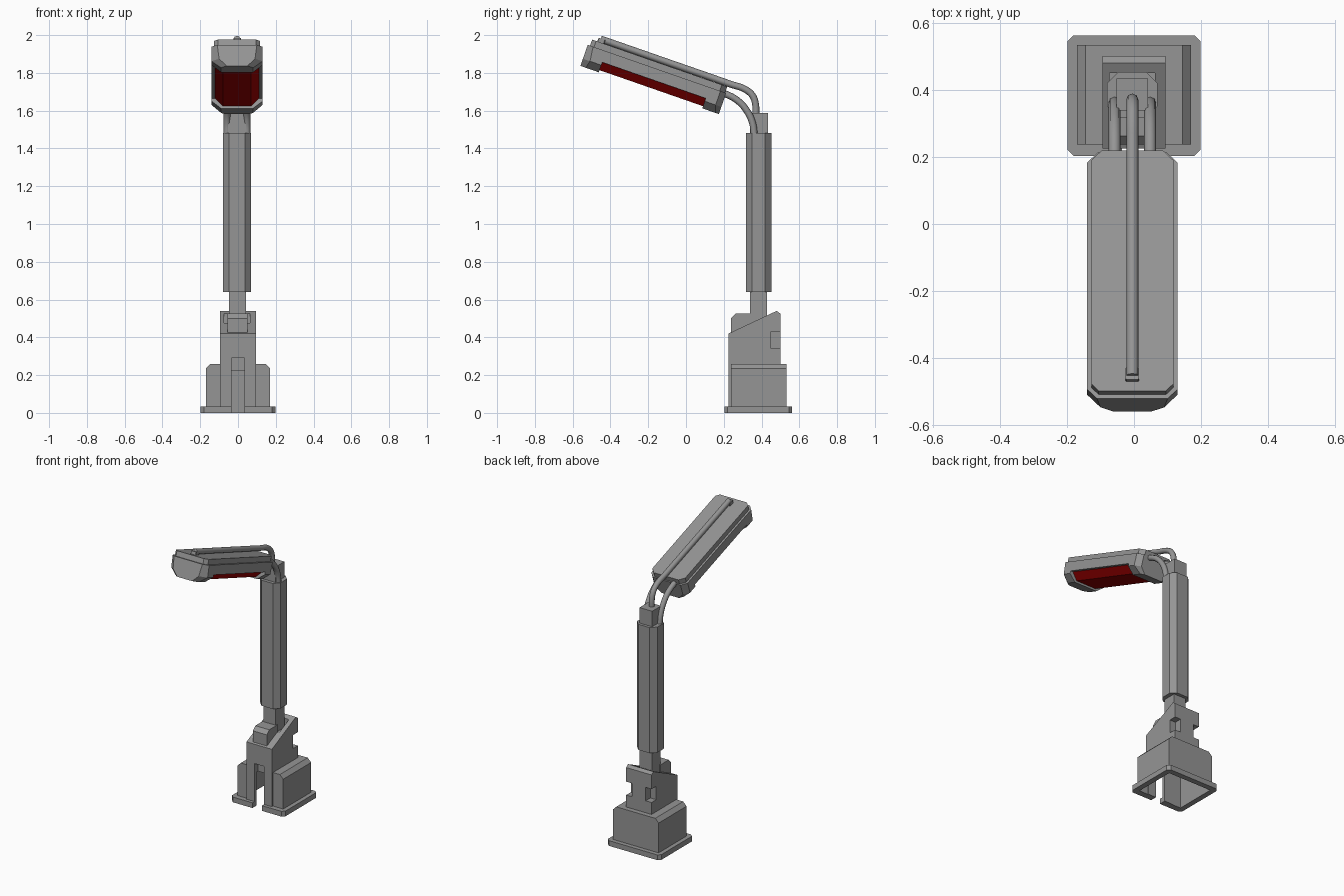
import bpy, bmesh, math
from mathutils import Matrix, Vector

cube = bpy.data.objects.get("Cube")
if cube:
    bpy.data.objects.remove(cube, do_unlink=True)


def make_material(name, rgb):
    m = bpy.data.materials.new(name)
    m.use_nodes = True
    m.diffuse_color = (*rgb, 1)
    m.node_tree.nodes["Principled BSDF"].inputs["Base Color"].default_value = (*rgb, 1)
    return m


GREY = make_material("grey_metal", (0.3, 0.3, 0.3))
RED = make_material("dark_red_lens", (0.34, 0.0, 0.0))
ARM_X = -0.005      # pole and lamp sit slightly off centre


def loft(name, rings, mat=GREY, matrix=None):
    """Closed solid through rings with equal point counts."""
    bm = bmesh.new()
    loops = [[bm.verts.new(p) for p in ring] for ring in rings]
    n = len(loops[0])
    for a, b in zip(loops, loops[1:]):
        for i in range(n):
            j = (i + 1) % n
            bm.faces.new((a[i], a[j], b[j], b[i]))
    bm.faces.new(loops[0])
    bm.faces.new(loops[-1])
    bmesh.ops.remove_doubles(bm, verts=bm.verts, dist=1e-5)
    bmesh.ops.recalc_face_normals(bm, faces=bm.faces)
    me = bpy.data.meshes.new(name)
    bm.to_mesh(me)
    bm.free()
    me.materials.append(mat)
    ob = bpy.data.objects.new(name, me)
    bpy.context.collection.objects.link(ob)
    if matrix:
        ob.matrix_world = matrix
    return ob


def outline(w, y0, y1, c0, c1, z):
    """Rectangle with cut corners: c0 at the y0 end, c1 at the y1 end."""
    right = [(w - c0, y0, z), (w, y0 + c0, z), (w, y1 - c1, z), (w - c1, y1, z)]
    return right + [(-x, y, z) for x, y, z in reversed(right)]


def block(name, w, y0, y1, z0, z1, cut=0.0, x=0.0):
    if cut:
        rings = [outline(w, y0, y1, cut, cut, z) for z in (z0, z1)]
    else:
        rings = [[(-w, y0, z), (w, y0, z), (w, y1, z), (-w, y1, z)] for z in (z0, z1)]
    return loft(name, rings, matrix=Matrix.Translation((x, 0, 0)))


def side_profile(name, pts, w, x=0.0):
    """Side outline in y and z, extruded across x."""
    return loft(name, [[(x + s * w, y, z) for y, z in pts] for s in (-1, 1)])


def cut_with(target, cutter):
    cutter.hide_render = True
    cutter.hide_viewport = True
    cutter.display_type = 'WIRE'
    mod = target.modifiers.new("cut", 'BOOLEAN')
    mod.operation = 'DIFFERENCE'
    mod.solver = 'EXACT'
    mod.object = cutter


# Base: flange, hollow box with sloped shoulders, tower with a slanted top
plate = block("base_plate", 0.198, 0.203, 0.562, 0, 0.035, cut=0.018)
half = [(0.17, 0.03), (0.17, 0.235), (0.145, 0.26)]
box_pts = half + [(-x, z) for x, z in reversed(half)]
box = loft("base_box", [[(x, y, z) for x, z in box_pts] for y in (0.237, 0.533)])
tower = side_profile("base_tower", [(0.225, 0), (0.225, 0.42), (0.48, 0.54), (0.5, 0.525),
                                    (0.5, 0.225), (0.248, 0.225), (0.248, 0)], 0.094)
cavity = block("cavity_cutter", 0.162, 0.245, 0.525, -0.1, 0.232)
slot = block("slot_cutter", 0.035, 0.1, 0.262, -0.1, 0.29)
for part in (plate, box):
    cut_with(part, cavity)
for part in (plate, box, tower):
    cut_with(part, slot)
for side, sx in (("left", 1), ("right", -1)):
    cut_with(tower, block(f"{side}_notch_cutter", 0.05, 0.45, 0.6, 0.34, 0.43, x=sx * 0.1))

# Pocket in the slanted face around the pole, and the latch in front of it
cut_with(tower, block("pocket_cutter", 0.068, 0.3, 0.45, 0.475, 0.7, x=ARM_X))
side_profile("latch_block", [(0.237, 0.42), (0.237, 0.5), (0.262, 0.525),
                             (0.35, 0.525), (0.35, 0.42)], 0.052, x=-0.003)

# Pole: thin neck, eight-sided sleeve, top cap
block("pole_neck", 0.045, 0.338, 0.43, 0.45, 0.66, x=ARM_X + 0.003)
block("pole_sleeve", 0.075, 0.317, 0.452, 0.64, 1.483, cut=0.033, x=ARM_X)
block("pole_cap", 0.047, 0.338, 0.433, 1.47, 1.587, x=ARM_X)

# Lamp head, built flat with y running from front to rear, then tilted
TILT = math.radians(19.2)
HEAD = Matrix.Translation((ARM_X, -0.559, 1.837)) @ Matrix.Rotation(-TILT, 4, 'X')
LENGTH = 0.776
SIDE = 0.056        # height where the side walls stop above the lens
loft("lamp_housing", [outline(0.135, 0, LENGTH, 0.038, 0.032, SIDE),
                      outline(0.135, 0, LENGTH, 0.03, 0.032, 0.118)], matrix=HEAD)
loft("lamp_lid", [outline(0.122, 0.013, LENGTH - 0.006, 0.022, 0.03, z)
                  for z in (0.118, 0.152)], matrix=HEAD)
loft("front_foot", [outline(0.085, 0, 0.103, 0.03, 0, 0),
                    outline(0.135, 0, 0.103, 0.04, 0, 0.04),
                    outline(0.135, 0, 0.103, 0.038, 0, SIDE)], matrix=HEAD)
loft("rear_foot", [outline(0.085, LENGTH - 0.093, LENGTH, 0, 0.02, 0),
                   outline(0.135, LENGTH - 0.093, LENGTH, 0, 0.032, 0.04),
                   outline(0.135, LENGTH - 0.093, LENGTH, 0, 0.032, SIDE)], matrix=HEAD)

# Red lens: shallow trough between the feet
lens = [(0.118, SIDE + 0.002), (0.075, 0.012), (-0.075, 0.012), (-0.118, SIDE + 0.002)]
loft("lens", [[(x, y, z) for x, z in lens] for y in (0.1, LENGTH - 0.09)],
     mat=RED, matrix=HEAD)


# Pipes
def pipe(name, pts, x, radius=0.018):
    cu = bpy.data.curves.new(name, 'CURVE')
    cu.dimensions = '3D'
    cu.bevel_depth = radius
    cu.bevel_resolution = 2
    cu.resolution_u = 5
    cu.use_fill_caps = True
    sp = cu.splines.new('BEZIER')
    sp.bezier_points.add(len(pts) - 1)
    for bp, (y, z) in zip(sp.bezier_points, pts):
        bp.co = (x, y, z)
        bp.handle_left_type = bp.handle_right_type = 'AUTO'
    cu.materials.append(GREY)
    ob = bpy.data.objects.new(name, cu)
    bpy.context.collection.objects.link(ob)
    return ob


def on_head(s, h):
    p = HEAD @ Vector((0, s, h))
    return p.y, p.z


bend = [(0.315, 1.712), (0.352, 1.68), (0.368, 1.635), (0.37, 1.57)]
pipe("middle_pipe", [on_head(0.055, 0.17), on_head(0.4, 0.17), on_head(0.78, 0.17)] + bend, ARM_X)
loft("pipe_clip", [outline(0.02, 0.042, 0.08, 0.003, 0.003, z) for z in (0.15, 0.172)],
     matrix=HEAD)
side_bend = [(0.17, 1.7), (0.215, 1.686), (0.275, 1.652), (0.325, 1.595), (0.352, 1.535), (0.362, 1.47)]
for side, sx in (("left", 1), ("right", -1)):
    pipe(f"{side}_pipe", side_bend, ARM_X + sx * 0.053)
